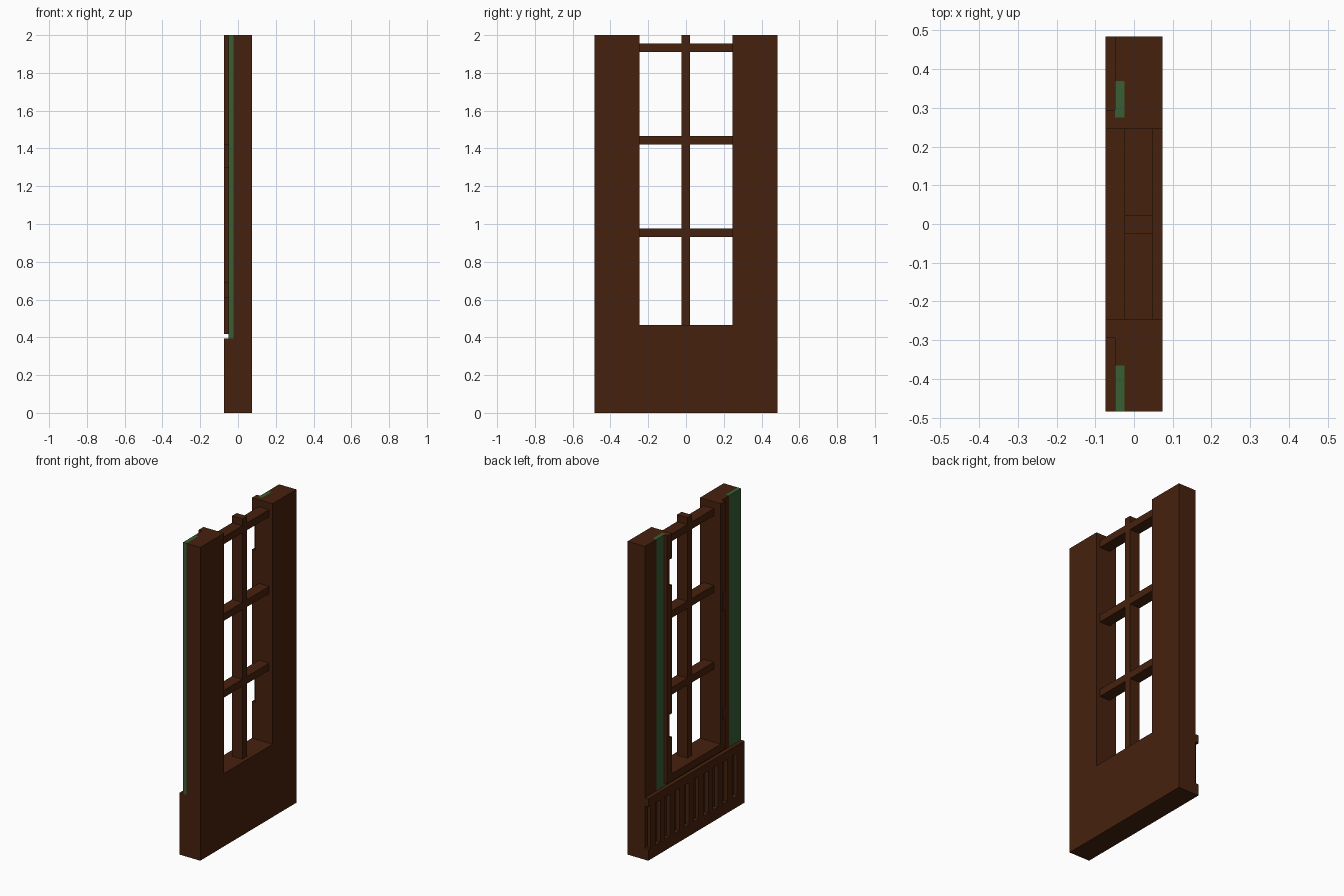
import bpy, bmesh

old = bpy.data.objects.get("Cube")
if old:
    bpy.data.objects.remove(old, do_unlink=True)


def material(name, rgb):
    m = bpy.data.materials.new(name)
    m.use_nodes = True
    m.diffuse_color = (*rgb, 1)
    bsdf = m.node_tree.nodes["Principled BSDF"]
    bsdf.inputs["Base Color"].default_value = (*rgb, 1)
    bsdf.inputs["Roughness"].default_value = 0.8
    return m


WOOD = material("dark brown wood", (0.062, 0.0155, 0.0046))
GREEN = material("green inlay", (0.038, 0.114, 0.036))


def boxes(name, mat, parts):
    """One object from boxes given as (x0, x1, y0, y1, z0, z1)."""
    bm = bmesh.new()
    for x0, x1, y0, y1, z0, z1 in parts:
        for v in bmesh.ops.create_cube(bm, size=1)["verts"]:
            v.co = (x0 + (v.co.x + 0.5) * (x1 - x0),
                    y0 + (v.co.y + 0.5) * (y1 - y0),
                    z0 + (v.co.z + 0.5) * (z1 - z0))
    me = bpy.data.meshes.new(name)
    bm.to_mesh(me)
    bm.free()
    me.materials.append(mat)
    ob = bpy.data.objects.new(name, me)
    bpy.context.collection.objects.link(ob)
    return ob


# Depth layers, from the carved face to the plain face
FACE, SKIN, CORE, BACK = -0.073, -0.049, -0.0245, 0.073
W, OPEN, TOP = 0.485, 0.245, 2.0      # half width, half opening, height
LEDGE, SILL = 0.395, 0.465
U = 2 * W / 40                        # carving unit

# Solid lower panel and the sill under the opening
boxes("lower_panel", WOOD, [(SKIN, BACK, -W, W, 0, LEDGE)])
boxes("sill", WOOD, [(SKIN, BACK, -OPEN, OPEN, LEDGE, SILL)])

# Stiles, with shallow pockets left for the green strips
boxes("left_stile", WOOD, [
    (CORE, BACK, OPEN, W, LEDGE, TOP),
    (SKIN, CORE, OPEN, 0.275, LEDGE, TOP),
    (SKIN, CORE, 0.37, W, LEDGE, TOP)])
boxes("right_stile", WOOD, [
    (CORE, BACK, -W, -OPEN, LEDGE, TOP),
    (SKIN, CORE, -0.365, -OPEN, LEDGE, TOP)])
boxes("left_green_strip", GREEN, [(SKIN, CORE, 0.275, 0.37, LEDGE, TOP)])
boxes("right_green_strip", GREEN, [(SKIN, CORE, -W, -0.365, LEDGE, TOP)])

# Glazing bars, three across and one upright, sharing the same depth
BAR0, BAR1 = CORE, 0.048
boxes("upright_bar", WOOD, [(BAR0, BAR1, -0.0245, 0.0215, SILL, TOP)])
for i, z in enumerate((0.93, 1.42, 1.91)):
    boxes(f"cross_bar_{i + 1}", WOOD, [
        (BAR0, BAR1, -OPEN, -0.0245, z, z + 0.046),
        (BAR0, BAR1, 0.0215, OPEN, z, z + 0.046)])

# Raised moulding round the opening, with worn nicks along its edges
OUT, MID, FOOT = 0.294, 0.27, 0.418
boxes("bottom_moulding", WOOD, [(FACE, SKIN, -OPEN, OPEN, FOOT, SILL)])


def moulding(name, side, nicks, keep):
    levels = [FOOT] + [z for n in nicks for z in n] + [TOP]
    parts = []
    for i, (z0, z1) in enumerate(zip(levels, levels[1:])):
        a, b = keep if i % 2 else (OPEN, OUT)
        parts.append((FACE, SKIN, *sorted((side * a, side * b)), z0, z1))
    boxes(name, WOOD, parts)


moulding("left_moulding", 1, [(0.70, 0.85), (1.67, 1.84)], (MID, OUT))
moulding("right_moulding", -1, [(0.61, 0.69), (1.30, 1.42)], (OPEN, MID))

# Carved lower panel: two rails with slats between open slots
LOW, HIGH = 0.073, 0.343
boxes("carving_rails", WOOD, [
    (FACE, SKIN, -W, W, 0, LOW),
    (FACE, SKIN, -W, W, HIGH, LEDGE)])
slats = [(k, k + 2) for k in range(1, 34, 4)] + [(37, 40)]
boxes("carving_slats", WOOD, [
    (FACE, SKIN, W - b * U, W - a * U, LOW, HIGH) for a, b in slats])
